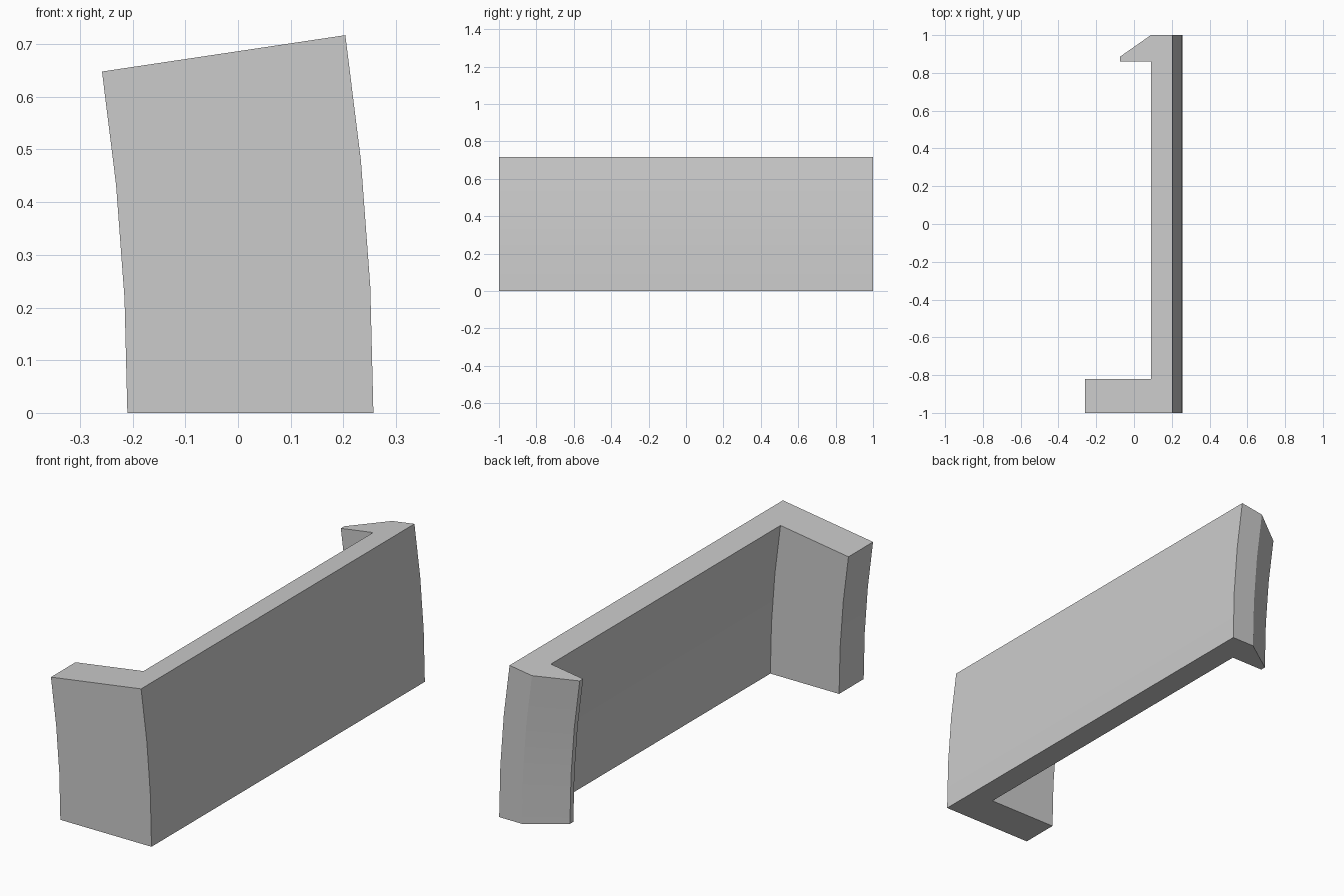
import bpy, bmesh, math

cube = bpy.data.objects.get("Cube")
if cube:
    bpy.data.objects.remove(cube, do_unlink=True)

# Plain grey material
grey = bpy.data.materials.new("light_grey")
grey.use_nodes = True
colour = (0.6, 0.6, 0.6, 1)
grey.diffuse_color = colour
grey.node_tree.nodes["Principled BSDF"].inputs["Base Color"].default_value = colour

# Clip outline at the foot: long arm, straight back wall, barbed hook
OUTER, RADIUS = 0.257, 4.85
SWEEP, STEPS = math.radians(8.5), 3
WALL, TIP, ARM = 0.142, -0.025, -0.21
outline = [(OUTER, -1), (OUTER, 1), (WALL - 0.115 + 0.115 - 0.001, 1), (TIP, 0.885),
           (TIP, 0.86), (WALL, 0.86), (WALL, -0.82), (ARM, -0.82), (ARM, -1)]

# Sweep the outline upward along a shallow arc
bm = bmesh.new()
foot = bm.faces.new([bm.verts.new((x, y, 0)) for x, y in outline])
bmesh.ops.spin(bm, geom=[foot] + foot.edges[:] + foot.verts[:],
               cent=(OUTER - RADIUS, 0, 0), axis=(0, -1, 0),
               angle=SWEEP, steps=STEPS, use_duplicate=False)
bmesh.ops.remove_doubles(bm, verts=bm.verts[:], dist=1e-5)
if not any(f.normal.z < -0.9 or f.normal.z > 0.9 for f in bm.faces
           if max(v.co.z for v in f.verts) < 1e-4):
    bm.faces.new([v for v in bm.verts if abs(v.co.z) < 1e-4])
bmesh.ops.recalc_face_normals(bm, faces=bm.faces[:])
mesh = bpy.data.meshes.new("curved_clip")
bm.to_mesh(mesh)
bm.free()
mesh.materials.append(grey)
clip = bpy.data.objects.new("curved_clip", mesh)
bpy.context.collection.objects.link(clip)

# Smooth the gentle arc, keep the corners crisp
bpy.context.view_layer.objects.active = clip
clip.select_set(True)
bpy.ops.object.shade_smooth_by_angle(angle=math.radians(20))
